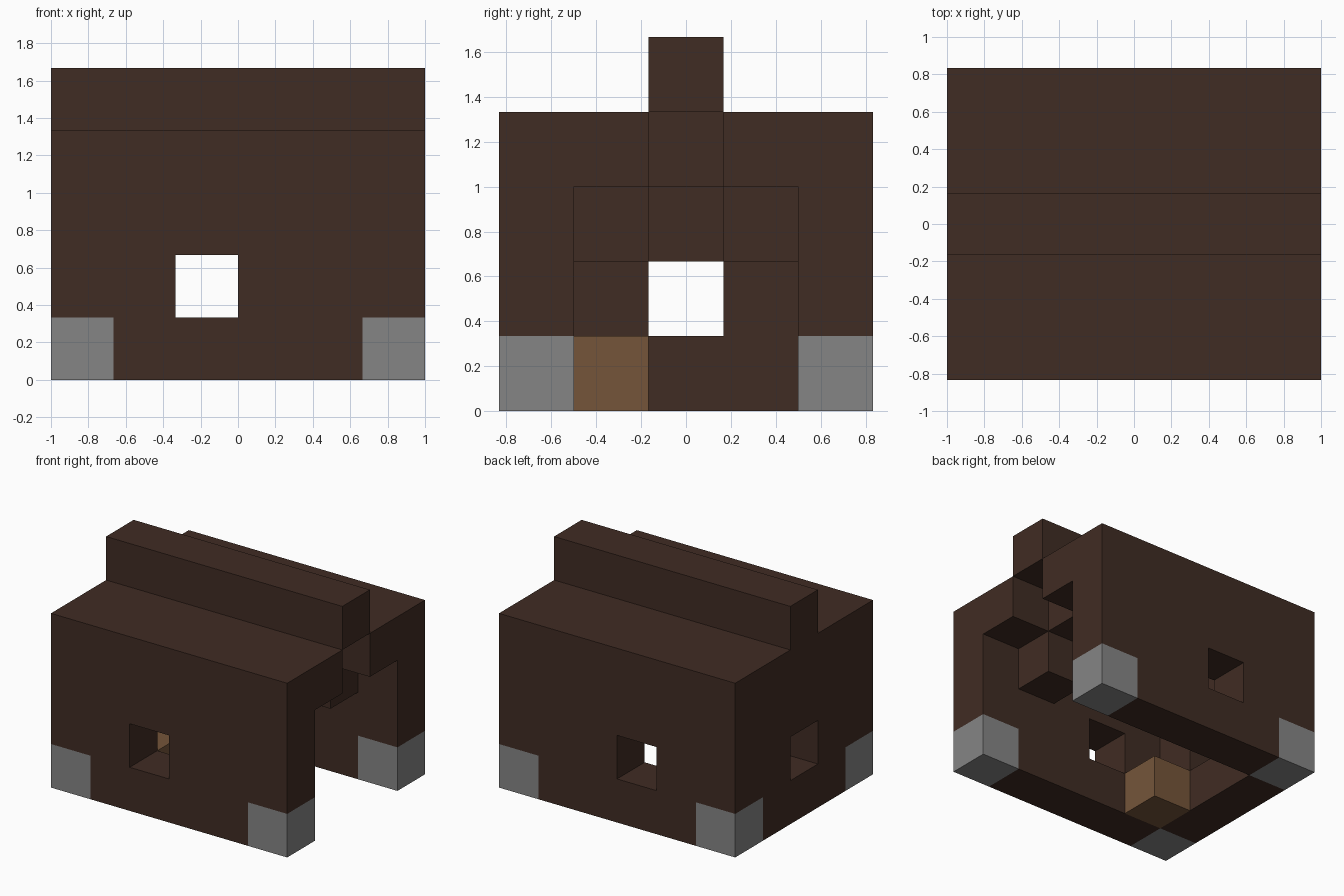
import bpy, bmesh
from mathutils import Vector

if "Cube" in bpy.data.objects:
    bpy.data.objects.remove(bpy.data.objects["Cube"], do_unlink=True)

CELL = 1 / 3
NX, NY = 6, 5          # footprint in blocks


def material(name, rgb):
    m = bpy.data.materials.new(name)
    m.use_nodes = True
    m.diffuse_color = (*rgb, 1)
    m.node_tree.nodes["Principled BSDF"].inputs["Base Color"].default_value = (*rgb, 1)
    return m


dark_wood = material("dark wood", (0.051, 0.025, 0.017))
stone = material("grey stone", (0.235, 0.235, 0.235))
light_wood = material("light wood", (0.178, 0.091, 0.042))


def block(x, y, z):
    """All block positions covered by three inclusive ranges."""
    return {(i, j, k) for i in range(x[0], x[1] + 1)
            for j in range(y[0], y[1] + 1) for k in range(z[0], z[1] + 1)}


def build(name, cells, mat):
    """Make one mesh from a set of blocks, keeping only the outer faces."""
    bm = bmesh.new()
    for c in cells:
        centre = Vector(c) + Vector((0.5, 0.5, 0.5))
        for axis in range(3):
            for sign in (-1, 1):
                n = [0, 0, 0]
                n[axis] = sign
                if tuple(a + b for a, b in zip(c, n)) in cells:
                    continue
                n = Vector(n)
                u = Vector((n.y, n.z, n.x)) / 2
                v = n.cross(u)
                mid = centre + n / 2
                corners = (mid - u - v, mid + u - v, mid + u + v, mid - u + v)
                bm.faces.new([bm.verts.new(((p.x - NX / 2) * CELL,
                                            (p.y - NY / 2) * CELL,
                                            p.z * CELL)) for p in corners])
    bmesh.ops.remove_doubles(bm, verts=bm.verts, dist=0.001)
    mesh = bpy.data.meshes.new(name)
    bm.to_mesh(mesh)
    bm.free()
    mesh.materials.append(mat)
    obj = bpy.data.objects.new(name, mesh)
    bpy.context.collection.objects.link(obj)


# Corner stones
corners = set()
for sx, nx in (("right", 0), ("left", NX - 1)):
    for sy, ny in (("front", 0), ("back", NY - 1)):
        foot = {(nx, ny, 0)}
        corners |= foot
        build(f"{sy}_{sx}_corner_stone", foot, stone)

# Long walls, each with one window
for name, y in (("front_wall", 0), ("back_wall", NY - 1)):
    build(name, block((0, 5), (y, y), (0, 3)) - corners - {(2, y, 1)}, dark_wood)

# Closed end wall with a window, reaching up to the ridge
build("end_wall", block((0, 0), (1, 3), (0, 3)) - {(0, 2, 1)}, dark_wood)

# Roof slabs on both sides, and the raised ridge
for name, y in (("front_roof", 1), ("back_roof", 3)):
    build(name, block((1, 5), (y, y), (3, 3)), dark_wood)
build("roof_ridge", block((0, 5), (2, 2), (4, 4)), dark_wood)

# Stepped truss set back behind the open end
for name, cell in (("front_truss_block", (4, 1, 2)),
                   ("top_truss_block", (4, 2, 3)),
                   ("back_truss_block", (4, 3, 2))):
    build(name, {cell}, dark_wood)

# Light wooden work block inside
build("work_block", {(1, 1, 0)}, light_wood)
